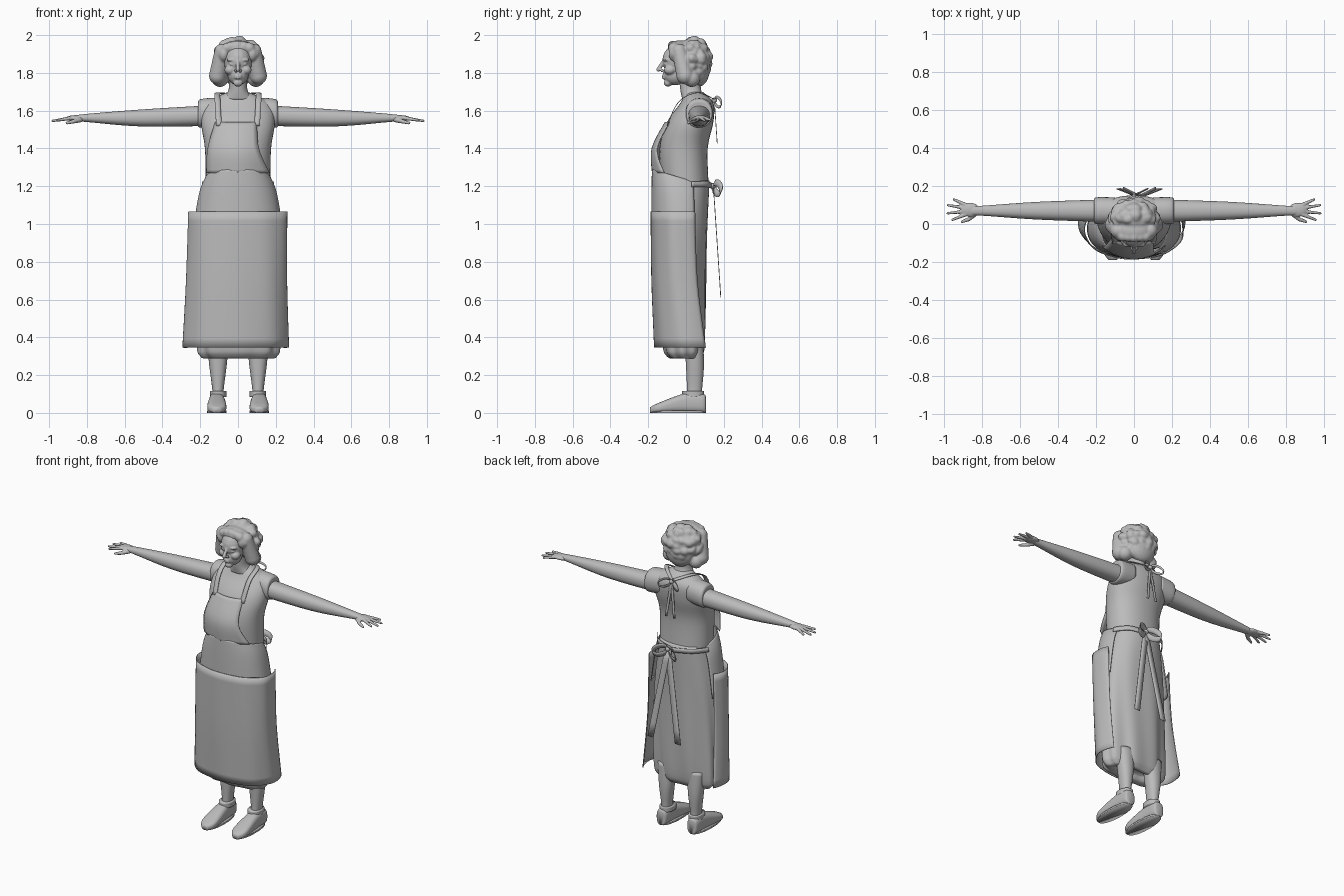
import bpy, bmesh, math, random
from mathutils import Vector, Matrix

default_cube = bpy.data.objects.get("Cube")
if default_cube:
    bpy.data.objects.remove(default_cube)
random.seed(4)

grey = bpy.data.materials.new("plain_grey")
grey.use_nodes = True
grey.diffuse_color = (.5, .5, .5, 1)
shader = next(node for node in grey.node_tree.nodes if node.type == 'BSDF_PRINCIPLED')
shader.inputs["Base Color"].default_value = grey.diffuse_color


def finish(name, bm, mirror=False, thickness=0, voxel=0):
    bmesh.ops.recalc_face_normals(bm, faces=bm.faces)
    for face in bm.faces:
        face.smooth = True
    mesh = bpy.data.meshes.new(name)
    bm.to_mesh(mesh)
    bm.free()
    mesh.materials.append(grey)
    part = bpy.data.objects.new(name, mesh)
    bpy.context.collection.objects.link(part)
    if voxel:
        fuse = part.modifiers.new("fuse", 'REMESH')
        fuse.mode, fuse.voxel_size, fuse.use_smooth_shade = 'VOXEL', voxel, True
        soften = part.modifiers.new("soften", 'SMOOTH')
        soften.factor, soften.iterations = .5, 4
    if mirror:
        part.modifiers.new("mirror", 'MIRROR')
    if thickness:
        cloth = part.modifiers.new("cloth", 'SOLIDIFY')
        cloth.thickness, cloth.offset = thickness, 0


def flow(keys, steps=5):
    """Smooth in-between values through a few key rows."""
    padded = [keys[0], *keys, keys[-1]]
    result = []
    for before, start, end, after in zip(padded, padded[1:], padded[2:], padded[3:]):
        for step in range(steps):
            t = step / steps
            result.append([q + t / 2 * (r - p + t * (2 * p - 5 * q + 4 * r - s + t * (3 * (q - r) + s - p)))
                           for p, q, r, s in zip(before, start, end, after)])
    return result + [list(keys[-1])]


def surface(rows, closed):
    """Bridge rows of points; closed rows are capped at both ends."""
    bm = bmesh.new()
    grid = [[bm.verts.new(point) for point in row] for row in rows]
    count = len(grid[0])
    for lower, upper in zip(grid, grid[1:]):
        for i in range(count if closed else count - 1):
            j = (i + 1) % count
            bm.faces.new((lower[i], lower[j], upper[j], upper[i]))
    if closed:
        bm.faces.new(grid[0])
        bm.faces.new(grid[-1])
    return bm


def ring(axis, t, half, low, high, shift=0, sweep=None, power=2.2, folds=0, tilt=0, count=48):
    """Rounded section across an axis; a sweep in degrees keeps only its low side."""
    points = []
    for i in range(count):
        angle = math.radians(sweep) * (2 * i / (count - 1) - 1) if sweep else math.tau * i / count
        sine, cosine = math.sin(angle), math.cos(angle)
        scale = 1 + folds * (math.sin(9 * angle + 3 * t) + math.sin(5 * angle - 4 * t) / 2)
        a = shift + half * scale * math.copysign(abs(sine) ** (2 / power), sine)
        b = (low + high) / 2 - (high - low) / 2 * scale * math.copysign(abs(cosine) ** (2 / power), cosine)
        if axis == 'z':
            points.append((a, b, t - tilt * (b - low)))
        else:
            points.append((t, a, b) if axis == 'x' else (a, t, b))
    return points


def loft(name, axis, keys, mirror=False, **options):
    """Solid through key rows of position, half width, low side and high side."""
    finish(name, surface([ring(axis, *row, **options) for row in flow(keys)], True), mirror)


def blobs(name, items, voxel, mirror=False):
    """Fuse ellipsoids into one sculpted form."""
    bm = bmesh.new()
    for center, radii in items:
        radii = radii if isinstance(radii, tuple) else (radii, radii, radii)
        bmesh.ops.create_uvsphere(bm, u_segments=20, v_segments=12, radius=1,
                                  matrix=Matrix.Translation(center) @ Matrix.Diagonal((*radii, 1)))
    finish(name, bm, mirror, voxel=voxel)


def stroke(start, end, start_radius, end_radius, count=9):
    start, end = Vector(start), Vector(end)
    steps = [i / (count - 1) for i in range(count)]
    return [(start.lerp(end, t), start_radius + (end_radius - start_radius) * t) for t in steps]


def both_sides(items):
    return [((side * center[0], center[1], center[2]), radii) for center, radii in items for side in (1, -1)]


def ribbon(name, keys, across, mirror=False):
    edge = Vector(across) / 2
    rows = [[Vector(point) - edge, Vector(point), Vector(point) + edge] for point in flow(keys)]
    finish(name, surface(rows, False), mirror, thickness=.004)


# Dress: bodice, cap sleeves and gathered skirt
loft("dress_bodice", 'z', [(1.2, .17, -.13, .12), (1.4, .175, -.14, .115), (1.54, .195, -.1, .145),
                           (1.64, .17, -.03, .145), (1.7, .05, 0, .09)])
loft("cap_sleeve", 'x', [(.1, .07, 1.52, 1.67), (.2, .07, 1.51, 1.66), (.21, .05, 1.53, 1.63)],
     mirror=True, shift=.07)
skirt = flow([(1.23, .165, -.14, .125), (.9, .215, -.145, .11), (.4, .22, -.125, .1),
              (.3, .2, -.1, .08), (.29, .15, -.05, .05), (.32, .1, -.03, .03)])
finish("dress_skirt", surface([ring('z', *row, folds=.05 * max(0, 1.2 - row[0]), count=72)
                               for row in skirt], True))

# Apron: upper panel with a dipping waist, wide pocket layer and bib
upper = flow([(1.29, .17, -.178, .12), (1.18, .205, -.18, .125), (.9, .245, -.18, .13)])
finish("apron_upper_panel", surface([ring('z', *row, sweep=115, tilt=2 * max(0, row[0] - .9) ** 2)
                                     for row in upper], False), thickness=.005)
pocket = flow([(1.066, .26, -.184, .13), (.7, .265, -.18, .145), (.345, .28, -.166, .2)])
finish("apron_pocket_layer", surface([ring('z', *row, sweep=116, folds=.007, shift=(row[0] - 1) / 50)
                                      for row in pocket], False), thickness=.005)
bib_rows = []
for z, left, right, front in flow([(1.27, -.167, .167, -.178), (1.4, -.16, .11, -.18), (1.54, -.12, .1, -.11)]):
    across = [left + (right - left) * i / 10 for i in range(11)]
    bib_rows.append([(x, front + 2.3 * x * x, z) for x in across])
finish("apron_bib", surface(bib_rows, False), thickness=.005)

# Neck straps and waistband, each side mirrored
ribbon("apron_strap", [(.1, -.1, 1.52), (.108, -.04, 1.645), (.1, .06, 1.695), (0, .15, 1.66)],
       (.03, 0, 0), mirror=True)
ribbon("waistband", [(.19, .03, 1.21), (.12, .11, 1.21), (0, .14, 1.2)], (0, 0, .03), mirror=True)


def bow(name, x, y, z, size, drop, spread, width):
    """Knot, two drooping loops and two hanging tails."""
    blobs(name + "_knot", [((x, y, z), size / 5)], .004)
    for side, label in ((1, "left"), (-1, "right")):
        loop = []
        for i in range(9):
            turn = math.tau * i / 8
            reach = size * (1 - math.cos(turn)) / 2
            loop.append((x + side * reach, y + reach / 2, z + size * math.sin(turn) / 3 - reach / 4))
        ribbon(f"{name}_{label}_loop", loop, (0, width / 3, width * .8))
        ribbon(f"{name}_{label}_tail", [(x, y, z), (x + side * spread, y + drop / 15, z - drop)], (width, 0, 0))


bow("neck_bow", x=0, y=.15, z=1.655, size=.075, drop=.23, spread=.03, width=.016)
bow("waist_bow", x=.03, y=.145, z=1.2, size=.085, drop=.59, spread=.1, width=.042)

# Neck and face
loft("neck", 'z', [(1.66, .085, -.02, .11), (1.71, .05, -.03, .08), (1.8, .048, -.04, .08)])
skull = ((0, -.02, 1.865), (.08, .106, .095))
jaw = ((0, -.058, 1.79), (.056, .062, .056))
chin = ((0, -.096, 1.747), (.026, .022, .02))
muzzle = ((0, -.1, 1.79), (.03, .022, .02))
lips = [((0, -.115, z), (.021, .013, .006)) for z in (1.773, 1.784)]
nose = stroke((0, -.12, 1.86), (0, -.146, 1.818), .009, .012)
nostril = ((.013, -.127, 1.812), .009)
brow = ((.034, -.104, 1.869), (.028, .018, .009))
cheek = ((.042, -.085, 1.815), (.03, .032, .026))
eye = ((.033, -.105, 1.846), (.014, .012, .008))
blobs("face", [skull, jaw, chin, muzzle, *lips, *nose, *both_sides([nostril, brow, cheek, eye])], .0045)

# Hair: soft cap, side puffs and scattered curls
cap = ((0, .03, 1.87), (.118, .103, .112))
nape = ((0, .07, 1.82), (.095, .056, .092))
fringe = ((0, -.035, 1.93), (.088, .062, .042))
puff = stroke((.085, -.035, 1.915), (.108, -.005, 1.785), .04, .046)
lower_puff = ((.095, .03, 1.77), .045)
temple = ((.075, -.06, 1.9), (.028, .032, .04))
curls = []
for i in range(90):
    height = random.uniform(-.75, 1)
    angle = random.uniform(-.35, math.pi + .35)
    flat = math.sqrt(1 - height * height)
    radius = random.uniform(.018, .03)
    offset = Vector((.106 * flat * math.cos(angle), .09 * flat * math.sin(angle), height / 10))
    curls.append((Vector(cap[0]) + offset, (radius * 1.2, radius, radius)))
for i in range(9):
    angle = math.pi * i / 8
    rise = math.sin(angle)
    curls.append(((.085 * math.cos(angle), -.055 - .015 * rise, 1.9 + .045 * rise), random.uniform(.022, .03)))
blobs("hair", [cap, nape, fringe, *both_sides([*puff, lower_puff, temple]), *curls], .006)

# Arms, with fanned fingers and a thumb
loft("arm", 'x', [(.12, .06, 1.52, 1.63), (.5, .047, 1.516, 1.607), (.8, .026, 1.54, 1.583),
                  (.87, .025, 1.547, 1.573)], mirror=True, shift=.07)
hand = [((.862, .075, 1.56), (.05, .037, .016))]
for i, length in enumerate((.075, .095, .093, .068)):
    fan = .27 * i - .38
    base = Vector((.887, .05 + .017 * i, 1.56))
    tip = base + Vector((math.cos(fan), math.sin(fan), -.15)) * length
    hand += stroke(base, tip, .011, .007, count=14)
thumb_joint = (.87, .025, 1.543)
hand += stroke((.835, .055, 1.552), thumb_joint, .014, .011)
hand += stroke(thumb_joint, (.905, .012, 1.535), .011, .008)
blobs("hand", hand, .004, mirror=True)

# Legs and shoes
loft("leg", 'z', [(.4, .06, -.01, .09), (.25, .046, 0, .095), (.12, .03, .005, .085), (.04, .03, 0, .085)],
     mirror=True, shift=.106)
loft("shoe", 'y', [(-.19, .02, 0, .03), (-.14, .05, 0, .055), (0, .042, 0, .105), (.09, .036, 0, .1),
                   (.105, .02, 0, .085)], mirror=True, shift=.112, power=2.7)
loft("shoe_sole", 'z', [(z, .051, -.19, .103) for z in (0, .012)], mirror=True, shift=.112)
loft("shoe_cuff", 'z', [(z, .043, -.02, .095) for z in (.085, .115)], mirror=True, shift=.105)
